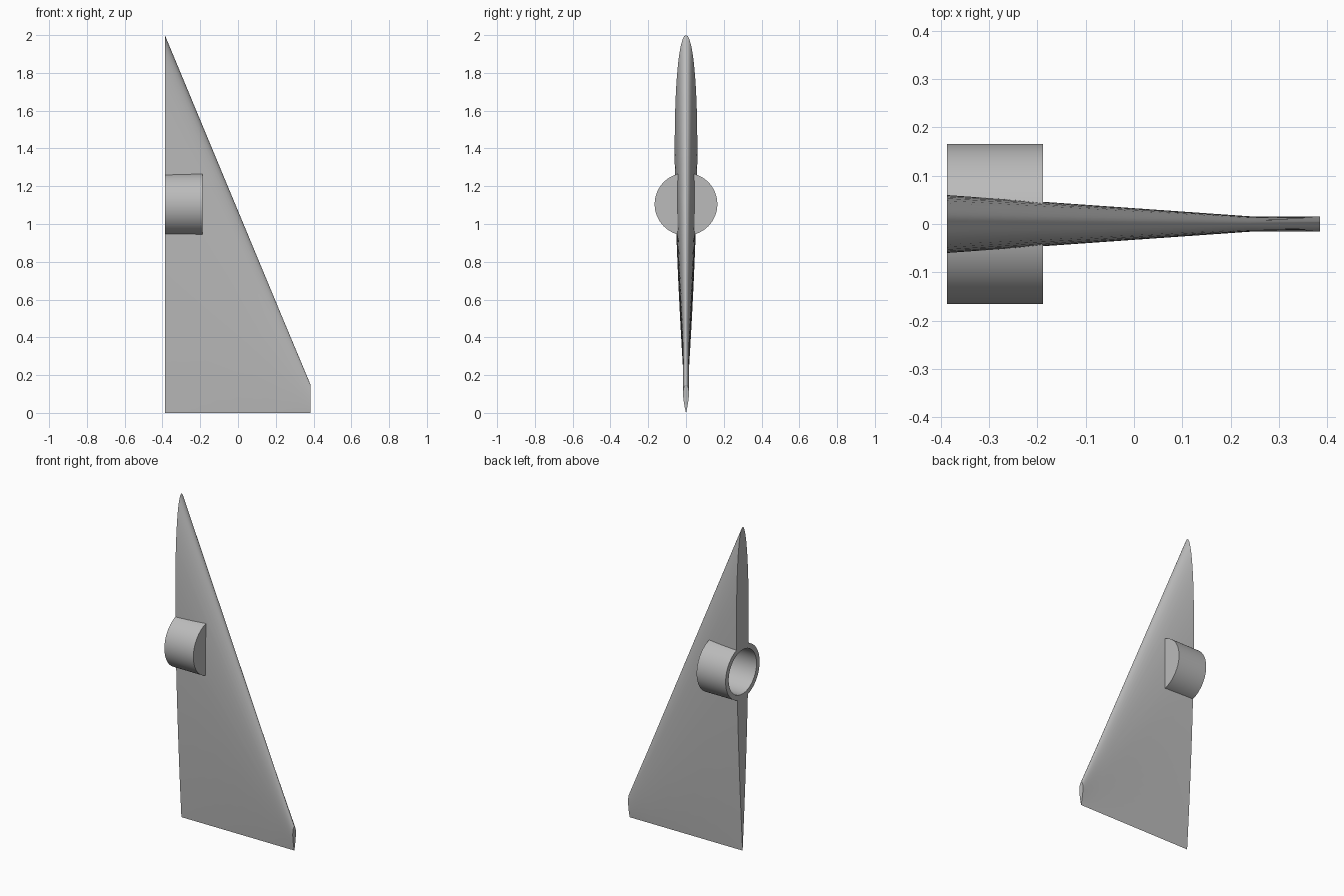
import bpy, bmesh, math
from mathutils import Matrix

if "Cube" in bpy.data.objects:
    bpy.data.objects.remove(bpy.data.objects["Cube"])

GREY = (0.5, 0.5, 0.5, 1)
ROOT_X, TIP_X = -0.387, 0.385
POD_Z, POD_R, POD_LEN, WALL = 1.105, 0.166, 0.198, 0.03

mat = bpy.data.materials.new("light grey")
mat.use_nodes = True
mat.diffuse_color = GREY
mat.node_tree.nodes["Principled BSDF"].inputs["Base Color"].default_value = GREY


def make_object(name, bm):
    bmesh.ops.recalc_face_normals(bm, faces=bm.faces)
    mesh = bpy.data.meshes.new(name)
    bm.to_mesh(mesh)
    bm.free()
    mesh.materials.append(mat)
    obj = bpy.data.objects.new(name, mesh)
    bpy.context.collection.objects.link(obj)
    return obj


def select_only(obj):
    bpy.ops.object.select_all(action='DESELECT')
    obj.select_set(True)
    bpy.context.view_layer.objects.active = obj


def smooth(obj):
    select_only(obj)
    bpy.ops.object.shade_smooth_by_angle(angle=math.radians(30))


def airfoil(chord, half, steps=28):
    """Closed symmetric section as (y, z): round nose on top, sharp tail at z = 0."""
    side = []
    for i in range(steps + 1):
        u = (1 - math.cos(math.pi * i / steps)) / 2
        t = 0.2969 * math.sqrt(u) - 0.126 * u - 0.3516 * u**2 + 0.2843 * u**3 - 0.1036 * u**4
        side.append((max(t, 0) * half * 10, chord * (1 - u)))
    return side + [(-y, z) for y, z in side[-2:0:-1]]


def loft(rings):
    """Skin a list of equal rings and cap both ends."""
    bm = bmesh.new()
    rows = [[bm.verts.new(p) for p in ring] for ring in rings]
    n = len(rows[0])
    for a, b in zip(rows, rows[1:]):
        for i in range(n):
            j = (i + 1) % n
            bm.faces.new((a[i], a[j], b[j], b[i]))
    bm.faces.new(rows[0])
    bm.faces.new(rows[-1])
    return bm


def circle(x, r, n=64):
    return [(x, r * math.cos(2 * math.pi * i / n), POD_Z + r * math.sin(2 * math.pi * i / n))
            for i in range(n)]


# Tapered fin: root, start of the thickened end, tip
sections = [(ROOT_X, 2.0, 0.06), (0.24, 0.493, 0.016), (TIP_X, 0.147, 0.0155)]
fin = make_object("fin", loft([[(x, y, z) for y, z in airfoil(c, h)] for x, c, h in sections]))

# Seat for the pod, cut out of the fin
end_x = ROOT_X + POD_LEN
cutter = make_object("pod_cutter", loft([circle(ROOT_X - 0.1, POD_R), circle(end_x, POD_R)]))
cutter.hide_render = True
cut = fin.modifiers.new("pod_seat", 'BOOLEAN')
cut.operation, cut.solver, cut.object = 'DIFFERENCE', 'EXACT', cutter
select_only(fin)
bpy.ops.object.modifier_apply(modifier=cut.name)
bpy.data.objects.remove(cutter)
smooth(fin)

# Hollow pod: blind bore open at the root, closed at the outer end
bore_r = POD_R - WALL
pod = make_object("pod", loft([circle(end_x - WALL, bore_r), circle(ROOT_X, bore_r),
                               circle(ROOT_X, POD_R), circle(end_x, POD_R)]))
smooth(pod)
